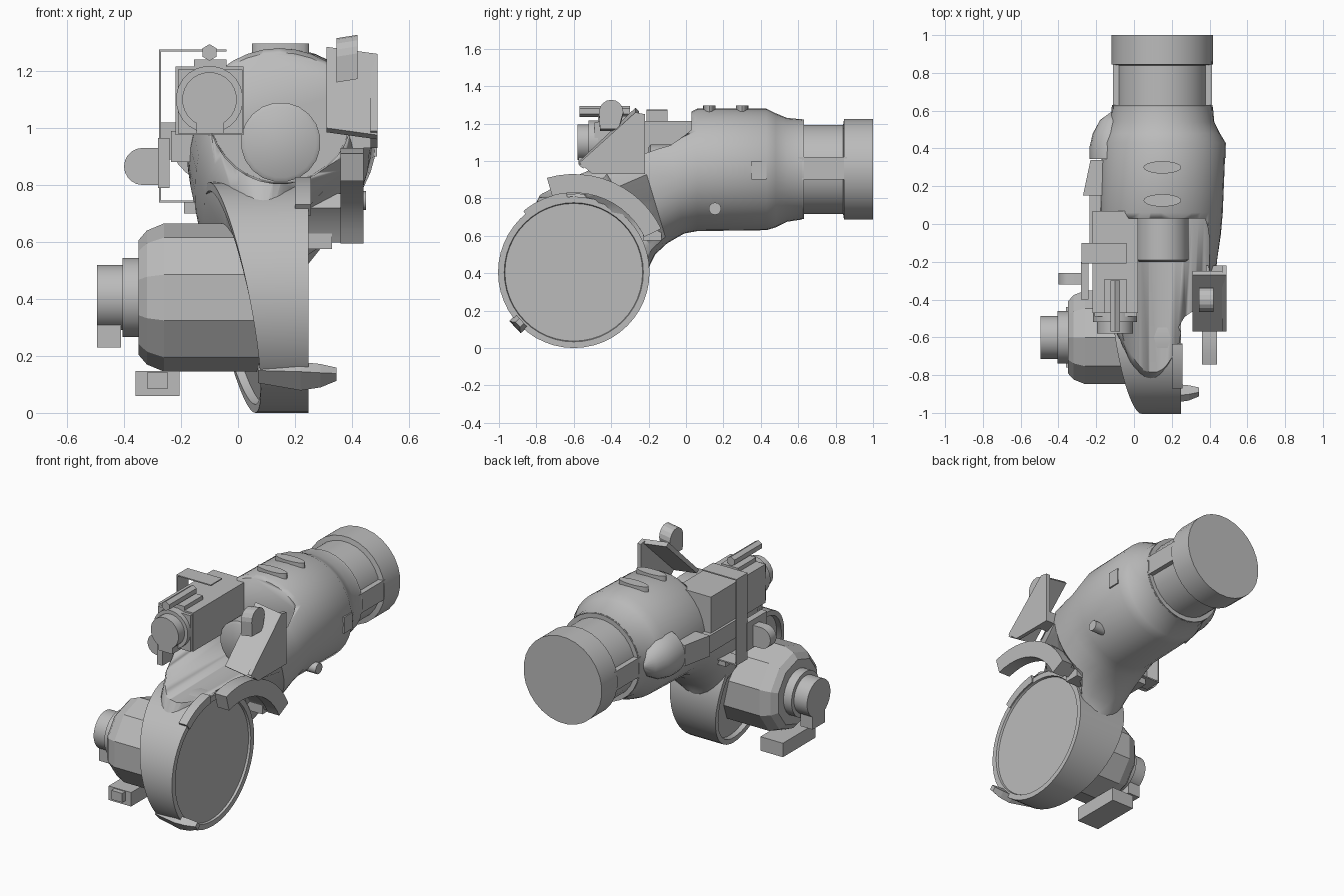
import bpy, bmesh, math
from math import sin, cos, pi, radians, hypot
from mathutils import Vector

if bpy.data.objects.get("Cube"):
    bpy.data.objects.remove(bpy.data.objects["Cube"])

grey = bpy.data.materials.new("plain_grey")
grey.use_nodes = True
grey.diffuse_color = (0.5, 0.5, 0.5, 1)
grey.node_tree.nodes["Principled BSDF"].inputs["Base Color"].default_value = (0.5, 0.5, 0.5, 1)


def finish(name, bm, smooth=True):
    bmesh.ops.recalc_face_normals(bm, faces=bm.faces)
    me = bpy.data.meshes.new(name)
    bm.to_mesh(me)
    bm.free()
    me.materials.append(grey)
    ob = bpy.data.objects.new(name, me)
    bpy.context.collection.objects.link(ob)
    bpy.ops.object.select_all(action='DESELECT')
    ob.select_set(True)
    bpy.context.view_layer.objects.active = ob
    if smooth:
        bpy.ops.object.shade_smooth_by_angle(angle=radians(35))
    return ob


def loft(name, rings, smooth=True):
    """Bridge equal-length rings of points and cap both ends."""
    bm = bmesh.new()
    rows = [[bm.verts.new(p) for p in r] for r in rings]
    n = len(rows[0])
    for a, b in zip(rows, rows[1:]):
        for i in range(n):
            j = (i + 1) % n
            bm.faces.new((a[i], a[j], b[j], b[i]))
    bm.faces.new(rows[0])
    bm.faces.new(rows[-1])
    return finish(name, bm, smooth)


def lathe(name, axis, centre, profile, n=24, smooth=True):
    """Spin (position, radius) pairs about x or y; centre holds the other two axes."""
    rings = []
    for p, r in profile:
        ring = []
        for i in range(n):
            t = 2 * pi * (i + 0.5) / n
            a, b = centre[0] + r * cos(t), centre[1] + r * sin(t)
            ring.append((p, a, b) if axis == 'x' else (a, p, b))
        rings.append(ring)
    return loft(name, rings, smooth)


def box(name, x, y, z):
    return loft(name, [[(x[0], y[0], c), (x[1], y[0], c), (x[1], y[1], c), (x[0], y[1], c)] for c in z], False)


def slab(name, outline, x0, x1, shift=0):
    """Extrude a (y, z) outline along x, optionally lifting the far end."""
    return loft(name, [[(x, y, z + d) for y, z in outline] for x, d in ((x0, 0), (x1, shift))], False)


def arc_bar(name, r0, r1, a0, a1, x0, x1, n=12):
    angs = [radians(a0 + (a1 - a0) * i / n) for i in range(n + 1)]
    return loft(name, [[(x, -0.6 + r * cos(t), 0.41 + r * sin(t))
                        for x, r in ((x0, r0), (x1, r0), (x1, r1), (x0, r1))] for t in angs])


# Elbow body: rings from the rear neck to the drum, given by top and bottom (y, z) and x range
sections = [
    ((0.62, 1.223), (0.62, 0.687), -0.118, 0.418, 1),
    ((0.54, 1.23), (0.54, 0.675), -0.125, 0.425, 1),
    ((0.48, 1.255), (0.48, 0.645), -0.15, 0.455, 1),
    ((0.43, 1.28), (0.43, 0.63), -0.17, 0.485, 1),
    ((0.06, 1.28), (0.06, 0.625), -0.18, 0.47, 1),
    ((-0.1, 1.2), (-0.01, 0.612), -0.18, 0.46, 0.95),
    ((-0.28, 1.16), (-0.1, 0.56), -0.17, 0.44, 0.85),
    ((-0.5, 1.06), (-0.165, 0.5), -0.15, 0.39, 0.75),
    ((-0.66, 0.94), (-0.19, 0.45), -0.12, 0.3, 0.75),
    ((-0.78, 0.82), (-0.2, 0.42), -0.07, 0.24, 0.8),
    ((-0.85, 0.68), (-0.21, 0.4), -0.02, 0.2, 0.9),
]


def spow(v, e):
    return math.copysign(abs(v) ** e, v)


def body_point(mid, half, xa, xb, e, a):
    p = mid + half * spow(sin(a), e)
    p.x = (xa + xb) / 2 + (xb - xa) / 2 * spow(cos(a), e)
    # taper inwards near the drum so its outer face stays clear
    reach = hypot(p.y + 0.6, p.z - 0.405)
    p.x = min(p.x, 0.22 + 2 * max(0, reach - 0.42))
    return p


rings = []
for top, bot, xa, xb, e in sections:
    t, b = Vector((0, *top)), Vector((0, *bot))
    rings.append([body_point((t + b) / 2, (t - b) / 2, xa, xb, e, 2 * pi * i / 36) for i in range(36)])
body = loft("elbow_body", rings)

# Hollow at the front of the elbow, with the round joint inside it
cutter = lathe("hollow_cutter", 'y', (0.15, 1.06), [(-1.2, 0.26), (0.03, 0.25)], 32)
cutter.hide_render = True
bpy.context.view_layer.objects.active = body
mod = body.modifiers.new("hollow", 'BOOLEAN')
mod.operation = 'DIFFERENCE'
mod.solver = 'EXACT'
mod.object = cutter
bpy.ops.object.modifier_apply(modifier=mod.name)
bpy.data.objects.remove(cutter)
lathe("inner_joint", 'y', (0.15, 0.95), [(-0.2, 0.125), (-0.19, 0.14), (0.1, 0.14)], 20)

# Rear neck and collar, with ribs on both sides
lathe("rear_collar", 'y', (0.15, 0.955),
      [(0.55, 0.26), (0.63, 0.268), (0.63, 0.24), (0.84, 0.24), (0.845, 0.27), (1.0, 0.27)], 28)
for side, label in ((1, "left"), (-1, "right")):
    cx = 0.15
    box(label + "_neck_rib", sorted((cx + side * 0.2, cx + side * 0.262)), (0.6, 0.86), (0.9, 1.02))
    box(label + "_shoulder_rib", sorted((cx + side * 0.25, cx + side * 0.338)), (0.35, 0.43), (0.9, 1.0))


# Drum with a slanted inner side and a rimmed outer side
def drum_ring(r, x=None, dx=0):
    return [(x if x is not None else dx - 0.02 - 0.06 * cos(t) - 0.08 * sin(t),
             -0.6 + r * cos(t), 0.405 + r * sin(t)) for t in (2 * pi * i / 48 for i in range(48))]


loft("drum", [drum_ring(0.37, dx=0.03), drum_ring(0.375), drum_ring(0.405),
              drum_ring(0.405, 0.248), drum_ring(0.372, 0.248), drum_ring(0.368, 0.235)])

# Arched guard around the drum
arc_bar("arched_guard", 0.42, 0.52, 106, 26, 0.36, 0.44)
arc_bar("guard_inner_web", 0.43, 0.5, 46, 26, 0.2, 0.37)
arc_bar("guard_foot", 0.37, 0.42, 130, 95, 0.2, 0.256)
box("guard_end", (0.2, 0.33), (-0.23, -0.13), (0.575, 0.64))

# Small tapered fin low on the drum
d = Vector((0, cos(radians(223)), sin(radians(223))))
q = Vector((0, -d.z, d.y))
c = Vector((0, -0.6, 0.405))
loft("drum_fin", [[c + Vector((x, 0, 0)) + d * r + q * w * s for r, s in ((0.38, -1), (r1, -1), (r1, 1), (0.38, 1))]
                  for x, r1, w in ((0.07, 0.408, 0.03), (0.22, 0.43, 0.045), (0.29, 0.425, 0.035), (0.345, 0.41, 0.018))], False)

# Motor on the inner side of the drum
motor = (-0.6, 0.405)
lathe("motor_housing", 'x', motor, [(0.1, 0.26), (-0.26, 0.26), (-0.32, 0.235), (-0.35, 0.2)], 10, False)
lathe("motor_flange", 'x', motor, [(-0.34, 0.14), (-0.405, 0.14)])
lathe("motor_cap", 'x', motor, [(-0.4, 0.115), (-0.495, 0.115)])
box("motor_cap_block", (-0.495, -0.41), (-0.66, -0.54), (0.23, 0.34))
box("motor_base_block", (-0.36, -0.205), (-0.76, -0.44), (0.06, 0.147))
box("motor_base_plug", (-0.32, -0.245), (-0.79, -0.75), (0.085, 0.142))

# Side camera unit
box("camera_body", (-0.22, 0.02), (-0.47, 0.07), (0.975, 1.215))
box("camera_front_plate", (-0.21, 0.015), (-0.49, -0.46), (0.98, 1.205))
lathe("camera_lens", 'y', (-0.1, 1.1), [(-0.58, 0.096), (-0.48, 0.096)])
lathe("camera_lens_clamp", 'y', (-0.1, 1.1), [(-0.52, 0.118), (-0.47, 0.118)])
box("lens_foot", (-0.145, -0.05), (-0.575, -0.48), (0.98, 1.02))
box("camera_top_rail", (-0.155, -0.04), (-0.47, -0.29), (1.2, 1.24))
lathe("camera_top_pin", 'y', (-0.1, 1.265), [(-0.57, 0.029), (-0.3, 0.029)], 6)

# Thin strap looping around the camera unit
strap = (-0.21, -0.1)
box("strap_top", (-0.275, -0.04), strap, (1.268, 1.275))
box("strap_side", (-0.278, -0.27), strap, (0.74, 1.275))
box("strap_bottom", (-0.278, -0.1), strap, (0.738, 0.746))
box("strap_anchor", (-0.19, -0.08), (-0.28, -0.12), (0.7, 0.74))

# Side pad and round-ended tab beside the camera
box("side_pad", (-0.28, -0.24), (-0.4, -0.2), (0.79, 0.965))
tab = [(-0.27, 0.8), (-0.27, 0.93)] + [(-0.335 + 0.065 * cos(t), 0.865 + 0.065 * sin(t))
                                      for t in (pi / 2 + pi * i / 10 for i in range(11))]
loft("side_tab", [[(x, y, z) for x, z in tab] for y in (-0.32, -0.26)])
loft("rear_wedge", [[(x0, y, 0.89), (-0.14, y, 0.89), (-0.14, y, 1.02), (x0, y, 1.02)]
                    for x0, y in ((-0.27, 0.15), (-0.23, 0.34))], False)
box("camera_arm", (-0.235, -0.13), (-0.2, 0.2), (0.88, 0.99))

# Rounded shoulder bulge behind the wedge
loft("shoulder_bulge", [[(-0.11 + w * cos(t), y, 0.955 + 1.1 * w * sin(t))
                         for t in (2 * pi * i / 20 for i in range(20))]
                        for y, w in ((0.345, 0.125), (0.41, 0.125), (0.48, 0.108), (0.55, 0.07), (0.59, 0.015))])

# Tilted shield with a side cheek and a round knob
slab("tilted_shield", [(-0.57, 1.0), (-0.55, 0.985), (-0.25, 1.265), (-0.27, 1.285)], 0.31, 0.49, -0.025)
slab("shield_cheek", [(-0.57, 0.99), (-0.5, 0.93), (-0.22, 0.93), (-0.22, 1.25), (-0.27, 1.26)], 0.465, 0.49)
box("shield_mount", (0.38, 0.47), (-0.32, -0.22), (0.93, 1.0))
knob = [(-0.4 + 0.065 * cos(t), 1.25 + 0.065 * sin(t)) for t in (pi * i / 8 for i in range(9))]
slab("shield_knob", knob + [(-0.46, 1.16), (-0.36, 1.16)], 0.345, 0.42, 0.012)

# Oval fins on top and a round plug on the flank
for i, y in enumerate((0.125, 0.3)):
    loft("top_oval_%d" % (i + 1), [[(0.15 + 0.1 * cos(t), y + 0.033 * sin(t), z)
                                   for t in (2 * pi * k / 20 for k in range(20))] for z in (1.22, 1.297)])
lathe("flank_plug", 'x', (0.155, 0.745), [(0.3, 0.033), (0.45, 0.033)], 14)
